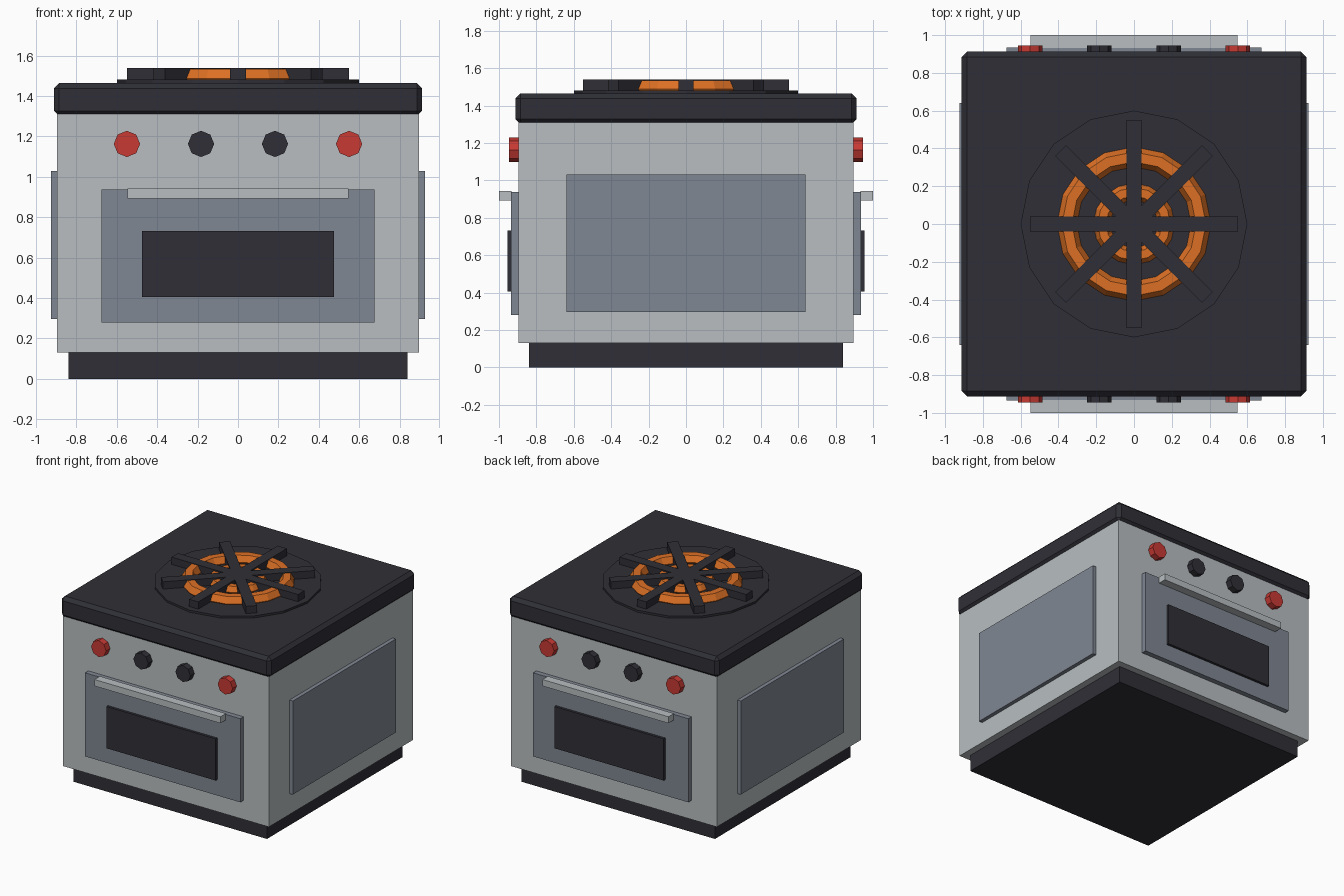
import bpy, math
from mathutils import Matrix

cube = bpy.data.objects.get("Cube")
if cube:
    bpy.data.objects.remove(cube, do_unlink=True)


def material(name, rgb):
    m = bpy.data.materials.new(name)
    m.use_nodes = True
    m.diffuse_color = (*rgb, 1)
    m.node_tree.nodes["Principled BSDF"].inputs["Base Color"].default_value = (*rgb, 1)
    return m


STEEL = material("light steel", (0.48, 0.515, 0.53))
PANEL = material("blue grey panel", (0.216, 0.242, 0.292))
DARK = material("dark enamel", (0.028, 0.028, 0.037))
ORANGE = material("hot orange", (0.716, 0.162, 0.018))
RED = material("red knob", (0.578, 0.042, 0.034))


def finish(name, mat):
    ob = bpy.context.object
    ob.name = ob.data.name = name
    ob.data.materials.append(mat)
    return ob


def box(name, mat, x, y, z, angle=0):
    """Box from (low, high) ranges, turned about the vertical axis."""
    bpy.ops.mesh.primitive_cube_add(size=1)
    ob = finish(name, mat)
    size = [b - a for a, b in (x, y, z)]
    mid = [(a + b) / 2 for a, b in (x, y, z)]
    ob.data.transform(Matrix.Rotation(angle, 4, 'Z') @ Matrix.Translation(mid)
                      @ Matrix.Diagonal((*size, 1)))
    return ob


def sym(h):
    return (-h, h)


# Cabinet
box("plinth", DARK, sym(0.84), sym(0.84), (0, 0.14))
box("oven_body", STEEL, sym(0.895), sym(0.895), (0.13, 1.31))
top = box("cooktop", DARK, sym(0.912), sym(0.912), (1.3, 1.465))
bevel = top.modifiers.new("chamfer", 'BEVEL')
bevel.width = 0.027
bevel.segments = 1

# Side panels
for side, s in (("left", 1), ("right", -1)):
    box(side + "_side_panel", PANEL, sorted((s * 0.88, s * 0.925)), sym(0.64), (0.295, 1.03))

# Door, window, handle and knobs on the front and the back
for face, s in (("front", -1), ("back", 1)):
    def depth(a, b):
        return sorted((s * a, s * b))
    box(face + "_door", PANEL, sym(0.675), depth(0.88, 0.935), (0.28, 0.937))
    box(face + "_window", DARK, sym(0.475), depth(0.92, 0.955), (0.405, 0.733))
    box(face + "_handle", STEEL, sym(0.548), depth(0.932, 1.0), (0.892, 0.943))
    for i, x in enumerate((-0.55, -0.183, 0.183, 0.55)):
        bpy.ops.mesh.primitive_cylinder_add(
            vertices=8, radius=0.065, depth=0.07,
            location=(x, s * 0.91, 1.163), rotation=(math.pi / 2, 0, 0))
        finish(f"{face}_knob_{i + 1}", RED if abs(x) > 0.3 else DARK)

# Burner plate and glowing coils
bpy.ops.mesh.primitive_cylinder_add(vertices=16, radius=0.6, depth=0.03, location=(0, 0, 1.466))
finish("burner_plate", DARK)
for name, radius, tube in (("outer_coil", 0.355, 0.053), ("inner_coil", 0.17, 0.045)):
    bpy.ops.mesh.primitive_torus_add(
        major_radius=radius, minor_radius=tube, major_segments=16, minor_segments=6,
        location=(0, 0, 1.488))
    finish(name, ORANGE)

# Pan support: four bars crossing at the centre
for i in range(4):
    box(f"grate_bar_{i + 1}", DARK, sym(0.55), sym(0.04), (1.478, 1.538), i * math.pi / 4)
